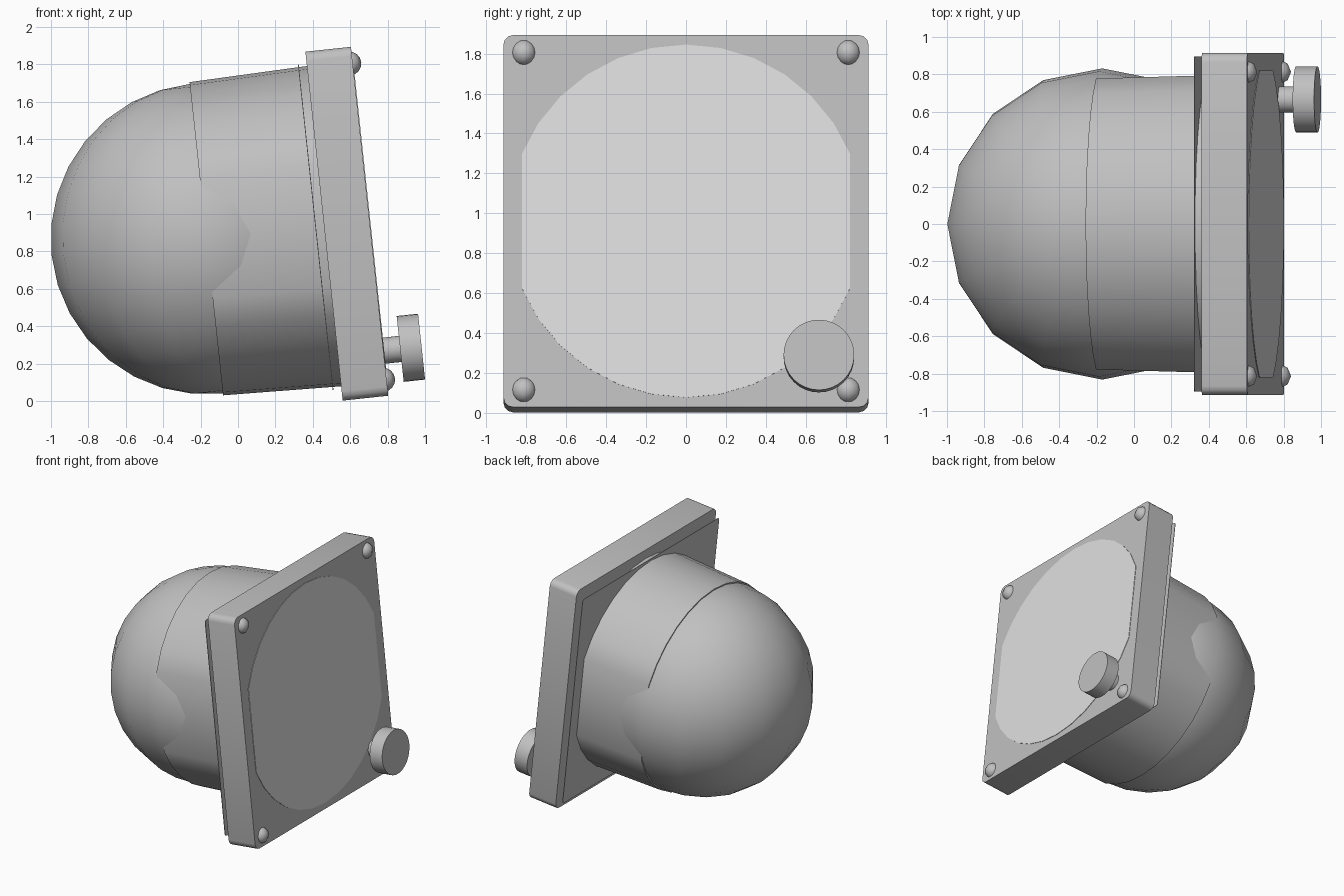
import bpy, bmesh, math
from mathutils import Matrix

if "Cube" in bpy.data.objects:
    bpy.data.objects.remove(bpy.data.objects["Cube"])

# Local frame: x is the instrument axis, origin at the centre of the bezel's back
TILT = math.radians(6.1)
FRAME = Matrix.Translation((0.46, 0, 0.935)) @ Matrix.Rotation(-TILT, 4, 'Y')
BEZEL = 0.245


def material(name, rgb):
    m = bpy.data.materials.new(name)
    m.diffuse_color = (*rgb, 1)
    m.use_nodes = True
    m.node_tree.nodes["Principled BSDF"].inputs["Base Color"].default_value = m.diffuse_color
    return m


grey = material("mid_grey", (0.53, 0.53, 0.53))
pale = material("pale_grey", (0.74, 0.74, 0.74))


def finish(name, bm, mat, angle=35):
    bmesh.ops.recalc_face_normals(bm, faces=bm.faces[:])
    me = bpy.data.meshes.new(name)
    bm.to_mesh(me)
    bm.free()
    me.materials.append(mat)
    ob = bpy.data.objects.new(name, me)
    bpy.context.collection.objects.link(ob)
    ob.matrix_world = FRAME
    bpy.ops.object.select_all(action='DESELECT')
    ob.select_set(True)
    bpy.context.view_layer.objects.active = ob
    bpy.ops.object.shade_smooth_by_angle(angle=math.radians(angle))
    return ob


def loft(name, x0, ring0, x1, ring1, mat):
    """Closed solid between two y-z outlines."""
    bm = bmesh.new()
    a = [bm.verts.new((x0, y, z)) for y, z in ring0]
    b = [bm.verts.new((x1, y, z)) for y, z in ring1]
    n = len(a)
    for i in range(n):
        j = (i + 1) % n
        bm.faces.new((a[i], a[j], b[j], b[i]))
    bm.faces.new(a)
    bm.faces.new(b)
    return finish(name, bm, mat)


def circle(r, n=32, y=0, z=0):
    return [(y + r * math.sin(2 * math.pi * i / n), z + r * math.cos(2 * math.pi * i / n))
            for i in range(n)]


def flat_sided(r):
    """32-sided circle with the left and right sides cut flat."""
    return [p for p in circle(r) if abs(p[0]) < 0.93 * r]


def rounded_rect(hy, hz, r, steps=3):
    pts = []
    for k, (sy, sz) in enumerate(((1, 1), (-1, 1), (-1, -1), (1, -1))):
        for s in range(steps + 1):
            t = math.pi / 2 * (k + s / steps)
            pts.append((sy * (hy - r) + r * math.cos(t), sz * (hz - r) + r * math.sin(t)))
    return pts


def ball(name, loc, r, seg, rings, mat):
    bm = bmesh.new()
    bmesh.ops.create_uvsphere(bm, u_segments=seg, v_segments=rings, radius=r,
                              matrix=Matrix.Translation(loc))
    return finish(name, bm, mat, 50)


# Housing: slightly flared barrel with a domed rear
loft("barrel", -0.633, flat_sided(0.842), 0.0, flat_sided(0.861), grey)
ball("rear_dome", (-0.633, 0, 0), 0.832, 16, 16, grey)

# Square bezel, with a thin mounting sheet just behind it
bezel = rounded_rect(0.915, 0.938, 0.05)
loft("bezel", 0, bezel, BEZEL, bezel, grey)
sheet = rounded_rect(0.895, 0.875, 0.02)
loft("mounting_sheet", -0.047, sheet, -0.043, sheet, grey)

# Pale dial
dial = flat_sided(0.889)
loft("dial_face", BEZEL - 0.002, dial, BEZEL + 0.004, dial, pale)

# Corner screws
for sy in (-1, 1):
    for sz in (-1, 1):
        ball("screw", (BEZEL - 0.018, sy * 0.813, sz * 0.85), 0.064, 8, 8, grey)

# Adjustment knob on its stem
KY, KZ = 0.666, -0.696
stem, knob = circle(0.07, 32, KY, KZ), circle(0.177, 32, KY, KZ)
loft("knob_stem", BEZEL - 0.01, stem, 0.345, stem, grey)
loft("knob", 0.335, knob, 0.45, knob, grey)
